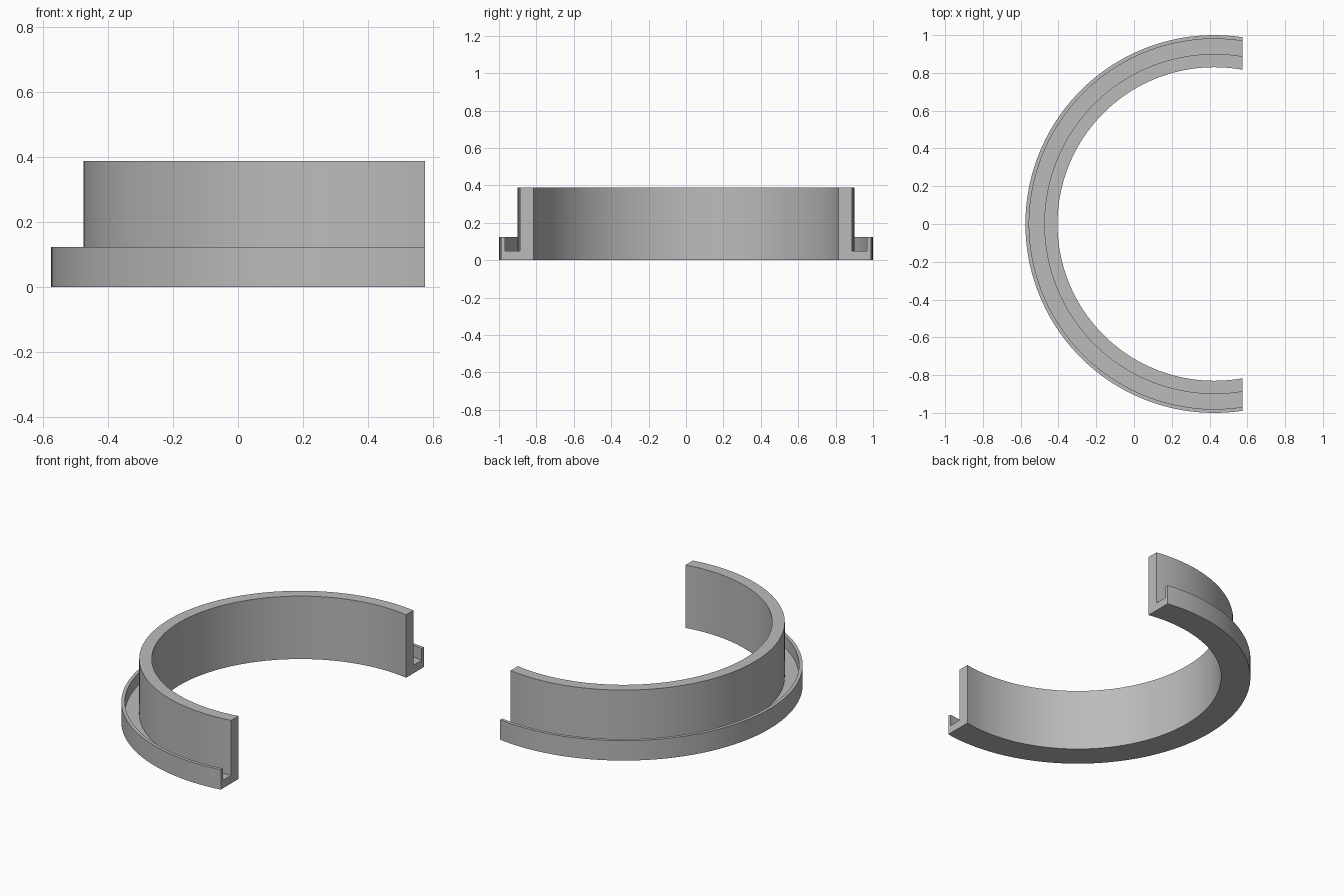
import bpy, bmesh, math

cube = bpy.data.objects.get("Cube")
if cube:
    bpy.data.objects.remove(cube, do_unlink=True)

# Plain grey material
grey = bpy.data.materials.new("grey")
grey.use_nodes = True
colour = (0.5, 0.5, 0.5, 1)
grey.diffuse_color = colour
grey.node_tree.nodes["Principled BSDF"].inputs["Base Color"].default_value = colour

CENTRE_X = 0.425   # axis of the ring
CUT = 0.15         # flat end plane, measured from the axis
STEPS = 96

# Cross-section (radius, height): tall inner wall, channel floor, low outer lip
profile = [(0.83, 0), (1, 0), (1, 0.123), (0.98, 0.123),
           (0.98, 0.05), (0.90, 0.05), (0.90, 0.388), (0.83, 0.388)]


def sweep_to_plane(name, section):
    """Sweep a section round the axis, ending every edge on the cut plane."""
    bm = bmesh.new()
    rings = []
    for i in range(STEPS + 1):
        ring = []
        for r, z in section:
            start = math.acos(CUT / r)
            a = start + (2 * math.pi - 2 * start) * i / STEPS
            ring.append(bm.verts.new((CENTRE_X + r * math.cos(a), r * math.sin(a), z)))
        rings.append(ring)
    n = len(section)
    for a, b in zip(rings, rings[1:]):
        for k in range(n):
            m = (k + 1) % n
            bm.faces.new((a[k], a[m], b[m], b[k]))
    # Flat end caps
    bm.faces.new(rings[0])
    bm.faces.new(rings[-1])
    bmesh.ops.recalc_face_normals(bm, faces=bm.faces)
    mesh = bpy.data.meshes.new(name)
    bm.to_mesh(mesh)
    bm.free()
    obj = bpy.data.objects.new(name, mesh)
    bpy.context.collection.objects.link(obj)
    mesh.materials.append(grey)
    return obj


ring = sweep_to_plane("channelled_half_ring", profile)
bpy.context.view_layer.objects.active = ring
ring.select_set(True)
bpy.ops.object.shade_smooth_by_angle(angle=math.radians(30))
